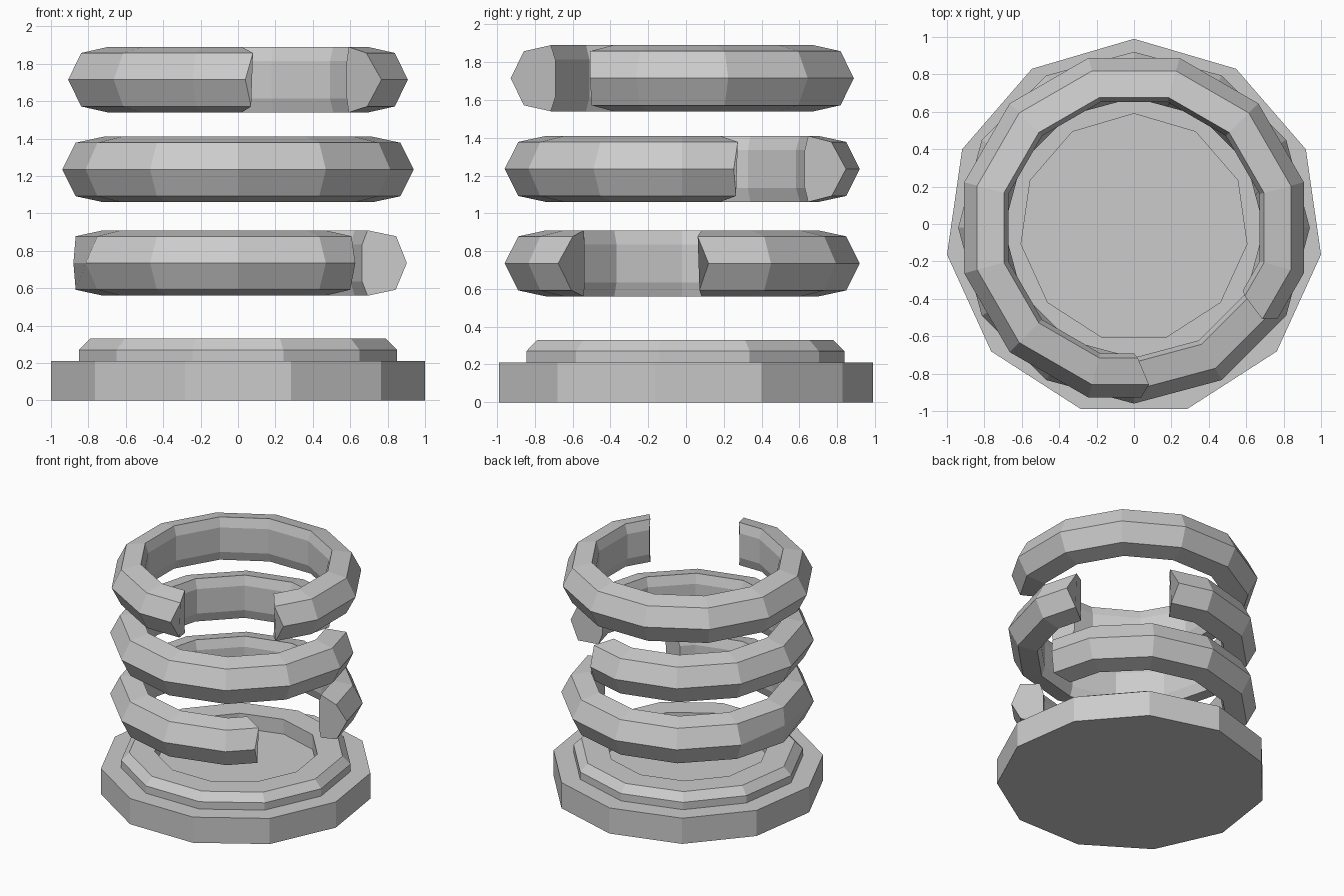
import bpy, bmesh
from math import cos, sin, radians, pi

if "Cube" in bpy.data.objects:
    bpy.data.objects.remove(bpy.data.objects["Cube"])

CY = -0.02  # shared centre line in y


def finish(name, bm):
    bmesh.ops.recalc_face_normals(bm, faces=bm.faces)
    mesh = bpy.data.meshes.new(name)
    bm.to_mesh(mesh)
    bm.free()
    obj = bpy.data.objects.new(name, mesh)
    bpy.context.collection.objects.link(obj)
    return obj


def bridge(bm, a, b):
    n = len(a)
    for i in range(n):
        j = (i + 1) % n
        bm.faces.new((a[i], a[j], b[j], b[i]))


def lathe(name, profile, sides=11):
    """Stack of polygon rings (radius, z), capped at both ends."""
    bm = bmesh.new()
    rings = [[bm.verts.new((r * cos(pi / 2 + 2 * pi * i / sides),
                            CY + r * sin(pi / 2 + 2 * pi * i / sides), z))
              for i in range(sides)] for r, z in profile]
    for a, b in zip(rings, rings[1:]):
        bridge(bm, a, b)
    bm.faces.new(rings[0])
    bm.faces.new(rings[-1])
    return finish(name, bm)


# Coil cross-section: (radius, height, how far the end corner pokes into the gap)
SECTION = [(0.94, 0, 0.039), (0.868, 0.143, 0.08), (0.72, 0.175, 0.02), (0.695, 0.1, 0),
           (0.695, -0.1, 0), (0.72, -0.175, 0.02), (0.868, -0.143, 0.07)]


def coil(name, z, gap, shift=0.0, dent=None):
    """Twelve-sided open ring with a 60 degree gap starting at angle gap."""
    bm = bmesh.new()

    def section(angle, scale=1.0, end=0):
        a = radians(angle)
        loop = []
        for r, h, poke in SECTION:
            if angle == dent and h == 0:
                r -= 0.06
            r *= scale
            t = end * poke + (shift if end else 0)
            loop.append(bm.verts.new((r * cos(a) - t * sin(a),
                                      CY + r * sin(a) + t * cos(a), z + h)))
        return loop

    flat = cos(radians(15))
    loops = [section(gap + 60, flat, -1)]
    loops += [section(gap + 75 + 30 * k) for k in range(10)]
    loops.append(section(gap + 360, flat, 1))
    for a, b in zip(loops, loops[1:]):
        bridge(bm, a, b)
    bm.faces.new(loops[0])
    bm.faces.new(loops[-1])
    return finish(name, bm)


# Base plate with a raised, bevelled rim around a recess
lathe("base", [(1.01, 0), (1.01, 0.21), (0.86, 0.21), (0.86, 0.27),
               (0.80, 0.33), (0.61, 0.33), (0.61, 0.21)])

# Three stacked coils, each with its gap turned a different way
coil("lower_coil", 0.735, -45, shift=-0.06, dent=180)
coil("middle_coil", 1.235, 15)
coil("upper_coil", 1.715, -90)
